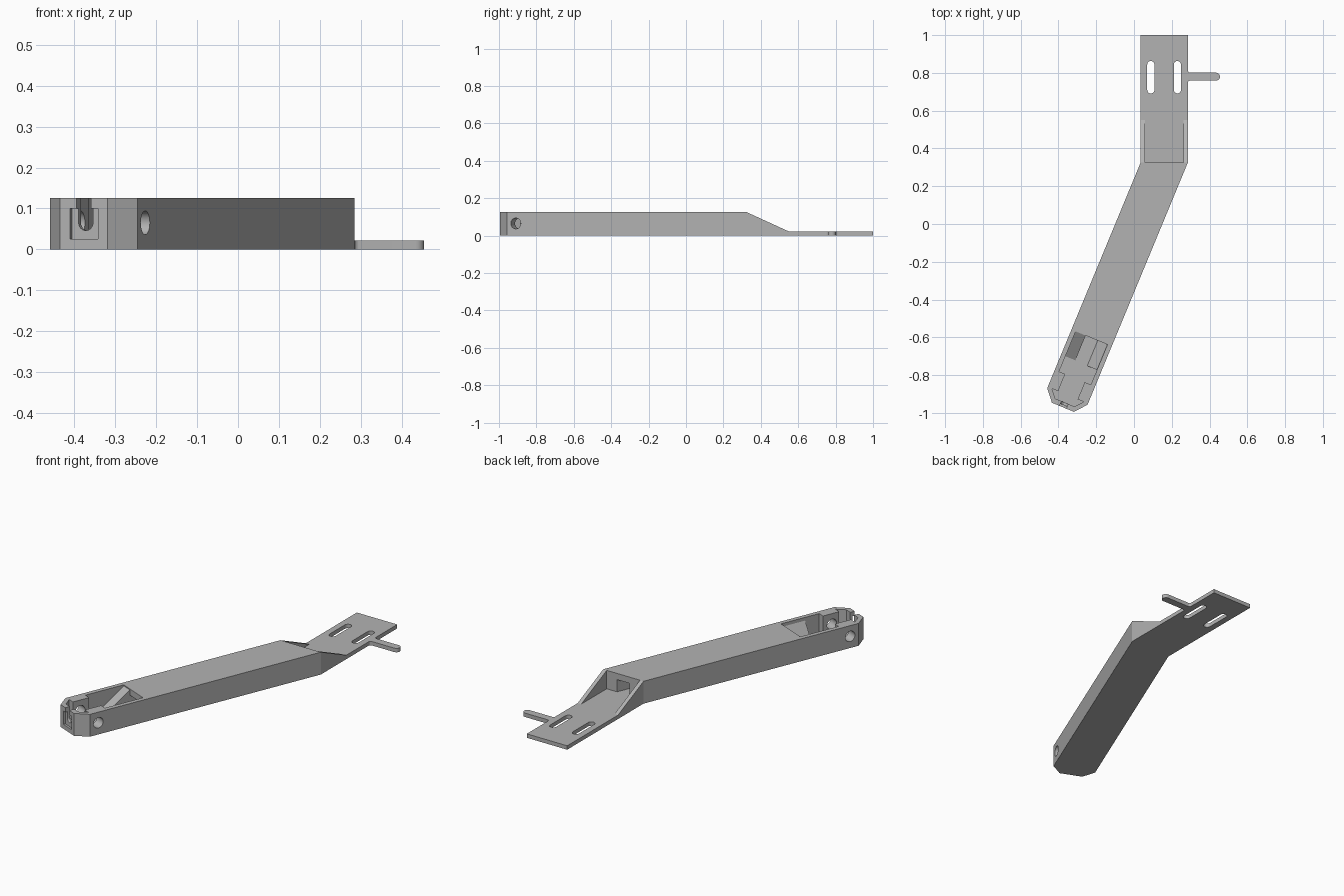
import bpy, bmesh, math
from mathutils import Matrix, Vector

cube = bpy.data.objects.get("Cube")
if cube:
    bpy.data.objects.remove(cube, do_unlink=True)

grey = bpy.data.materials.new("plain grey")
grey.use_nodes = True
COLOUR = (0.45, 0.45, 0.45, 1)
grey.diffuse_color = COLOUR
grey.node_tree.nodes["Principled BSDF"].inputs["Base Color"].default_value = COLOUR

HEIGHT, FLOOR, TOP = 0.125, 0.022, 0.2
JOINT = Vector((0.16, 0.325, 0))
ANGLE = math.radians(22.5)
X, Y, Z = Vector((1, 0, 0)), Vector((0, 1, 0)), Vector((0, 0, 1))
U = Vector((-math.sin(ANGLE), -math.cos(ANGLE), 0))   # along the arm
V = Vector((math.cos(ANGLE), -math.sin(ANGLE), 0))    # across the arm


def frame(a, b, c, origin=Vector()):
    return Matrix((a, b, c)).transposed().to_4x4() if not origin.length else \
        Matrix.Translation(origin) @ Matrix((a, b, c)).transposed().to_4x4()


WORLD = frame(X, Y, Z)
SIDE = frame(Y, Z, X)
ARM = frame(U, V, Z, JOINT)
ACROSS = frame(Z, U, V, JOINT)
ALONG = frame(V, Z, U, JOINT)


def prism(name, points, low, high, space=WORLD):
    """Extrude a flat outline from low to high in the given frame."""
    bm = bmesh.new()
    base = bm.faces.new([bm.verts.new((p[0], p[1], low)) for p in points])
    out = bmesh.ops.extrude_face_region(bm, geom=[base])
    moved = [v for v in out["geom"] if isinstance(v, bmesh.types.BMVert)]
    bmesh.ops.translate(bm, verts=moved, vec=(0, 0, high - low))
    bmesh.ops.transform(bm, matrix=space, verts=bm.verts)
    bmesh.ops.recalc_face_normals(bm, faces=bm.faces)
    mesh = bpy.data.meshes.new(name)
    bm.to_mesh(mesh)
    bm.free()
    mesh.materials.append(grey)
    obj = bpy.data.objects.new(name, mesh)
    bpy.context.collection.objects.link(obj)
    return obj


def rect(x0, x1, y0, y1):
    return [(x0, y0), (x1, y0), (x1, y1), (x0, y1)]


def arc(cx, cy, r, start, end, steps=12):
    angles = [math.radians(start + (end - start) * i / steps) for i in range(steps + 1)]
    return [(cx + r * math.cos(a), cy + r * math.sin(a)) for a in angles]


def mirrored(half):
    """Close a half outline by reflecting it across the arm's centre line."""
    return half + [(u, -v) for u, v in reversed(half)]


# Bent body outline: mounting plate, then the arm with its chamfered tip
tip = [ARM @ Vector((u, v, 0)) for u, v in
       mirrored([(1.34, 0.1155), (1.402, 0.063)])]
outline = [(0.285, 0.325), (0.285, 1), (0.035, 1), (0.035, 0.325)]
outline += [(p.x, p.y) for p in reversed(tip)]
body = prism("bracket_body", outline, 0, HEIGHT)

cutters = []


def cut(name, *args):
    cutters.append(prism(name, *args))


# Sloped shoulder down to the thin plate, and the bay between its side walls
cut("shoulder_cutter", [(0.325, HEIGHT), (0.55, FLOOR), (1.1, FLOOR), (1.1, TOP), (0.325, TOP)],
    -0.2, 0.6, SIDE)
cut("bay_cutter", rect(0.057, 0.263, 0.325, 0.6), FLOOR, TOP)

# Two long adjustment slots in the plate
for x in (0.089, 0.23):
    cut("slot_cutter", arc(x, 0.844, 0.019, 0, 180) + arc(x, 0.71, 0.019, 180, 360), -0.1, TOP)

# Open pocket at the tip, narrowed by two screw bosses
cut("pocket_cutter", mirrored([(1.005, 0.091), (1.235, 0.091), (1.235, 0.056), (1.333, 0.056),
                               (1.333, 0.091), (1.375, 0.055)]), FLOOR, TOP, ARM)
# Cable tunnel from the bay to the pocket
cut("tunnel_cutter", rect(-0.08, 1.05, -0.036, 0.036), FLOOR, 0.09, ARM)
# Cross hole through both bosses
cut("cross_hole_cutter", arc(0.065, 1.289, 0.029, 0, 345, 23), -0.2, 0.2, ACROSS)
# Shallow recess and rounded notch in the tip wall
cut("recess_cutter", rect(-0.037, 0.037, 0.025, 0.1), 1.39, 1.45, ALONG)
cut("notch_cutter", [(0.019, TOP), (-0.019, TOP)] + arc(0, 0.065, 0.019, 180, 360), 1.35, 1.45, ALONG)

bpy.context.view_layer.objects.active = body
for cutter in cutters:
    mod = body.modifiers.new(cutter.name, "BOOLEAN")
    mod.operation = "DIFFERENCE"
    mod.solver = "EXACT"
    mod.object = cutter
    bpy.ops.object.modifier_apply(modifier=mod.name)
    bpy.data.objects.remove(cutter, do_unlink=True)

# Ramps inside the pocket
RAMP_FRAME = frame(U, Z, -V, JOINT)
prism("pocket_end_ramp", [(1.0, 0.02), (1.15, 0.02), (1.0, 0.123)], 0.034, 0.093, RAMP_FRAME)
prism("pocket_side_ramp", [(0.034, 0.02), (0.093, 0.02), (0.093, 0.11)], 1.0, 1.15, ALONG)

# Round-ended side tab with small fillets at its root
tab = [(0.28, 0.75)] + arc(0.297, 0.747, 0.012, 180, 90, 4) + arc(0.434, 0.78, 0.021, -90, 90)
tab += arc(0.297, 0.813, 0.012, 270, 180, 4) + [(0.28, 0.81)]
side_tab = prism("side_tab", tab, 0, FLOOR)

# Smooth the round holes and tab end, keeping edges crisp
for obj in (body, side_tab):
    bpy.ops.object.select_all(action="DESELECT")
    obj.select_set(True)
    bpy.context.view_layer.objects.active = obj
    bpy.ops.object.shade_smooth_by_angle(angle=math.radians(20))
